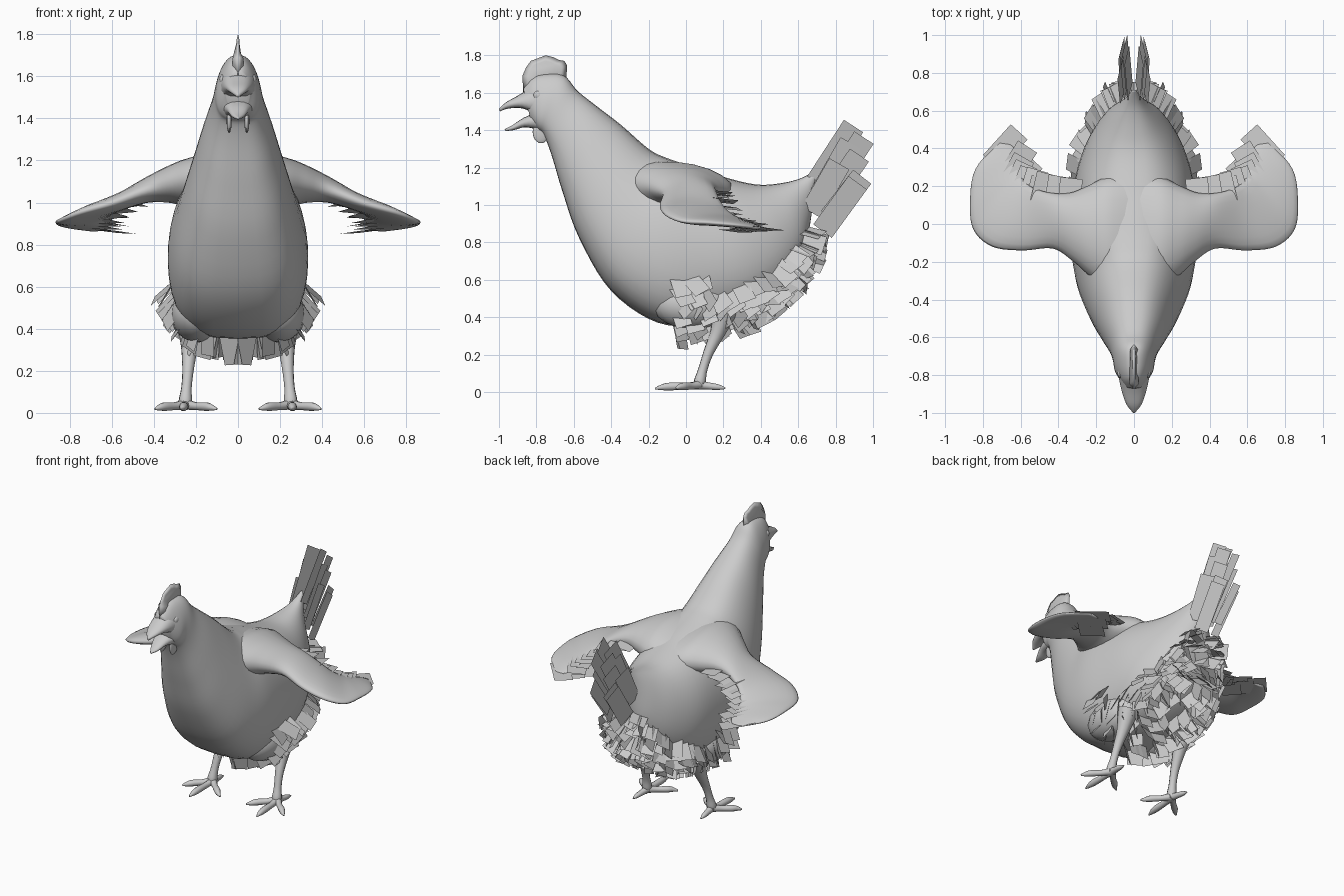
import bpy, bmesh, random
from math import sin, cos, pi, radians, copysign
from mathutils import Vector as V, Quaternion

if "Cube" in bpy.data.objects:
    bpy.data.objects.remove(bpy.data.objects["Cube"])

random.seed(4)


def finish(name, bm, mirror=False, smooth=True):
    bmesh.ops.recalc_face_normals(bm, faces=bm.faces)
    me = bpy.data.meshes.new(name)
    bm.to_mesh(me)
    bm.free()
    for p in me.polygons:
        p.use_smooth = smooth
    ob = bpy.data.objects.new(name, me)
    bpy.context.collection.objects.link(ob)
    if mirror:
        ob.modifiers.new("mirror", 'MIRROR')
    return ob


def sample(rows, u):
    """Catmull-Rom interpolation of number rows at position u."""
    n = len(rows) - 1
    i = min(int(u), n - 1)
    t = u - i
    a, b, c, d = (rows[max(0, min(n, i + j))] for j in (-1, 0, 1, 2))
    return [0.5 * (2 * q + (r - p) * t + (2 * p - 5 * q + 4 * r - s) * t * t
                   + (3 * q - p - 3 * r + s) * t ** 3) for p, q, r, s in zip(a, b, c, d)]


def trunk_point(rows, u, a):
    """Upright section: top y,z, bottom y,z, half width, pear factor."""
    ty, tz, by, bz, w, k = sample(rows, u)
    power = 0.8 if sin(a) > 0 else 0.64
    x = copysign(abs(cos(a)) ** power, cos(a)) * w * (1 - k * sin(a))
    return V((x, (ty + by) / 2 + (ty - by) / 2 * sin(a), (tz + bz) / 2 + (tz - bz) / 2 * sin(a)))


def wing_point(rows, u, a):
    """Flat section: leading xyz, trailing xyz, half thickness."""
    r = sample(rows, u)
    l, t = V(r[:3]), V(r[3:6])
    return (l + t) / 2 + (l - t) / 2 * cos(a) + V((0, 0, r[6] * sin(a)))


def loft(name, rows, func, sides, sub, mirror=False):
    bm = bmesh.new()
    rings = []
    for i in range((len(rows) - 1) * sub + 1):
        rings.append([bm.verts.new(func(rows, i / sub, 2 * pi * j / sides)) for j in range(sides)])
    for r, s in zip(rings, rings[1:]):
        for j in range(sides):
            bm.faces.new((r[j - 1], r[j], s[j], s[j - 1]))
    bm.faces.new(rings[0])
    bm.faces.new(rings[-1])
    return finish(name, bm, mirror)


def card(bm, base, d, side, w, l):
    d, side = d.normalized(), side.normalized()
    bm.faces.new([bm.verts.new(base + side * s * w / 2 + d * t * l)
                  for s, t in ((-1, 0), (1, 0), (1, 1), (-1, 1))])


def blob(name, loc, scale, mirror=True):
    bm = bmesh.new()
    bmesh.ops.create_uvsphere(bm, u_segments=20, v_segments=12, radius=1)
    for v in bm.verts:
        v.co = V([c * s + o for c, s, o in zip(v.co, scale, loc)])
    return finish(name, bm, mirror)


# body, neck and head in one loft from tail to face
BODY = [(.71, 1.20, .69, 1.12, .015, 0), (.62, 1.145, .67, .94, .065, 0), (.50, 1.115, .63, .75, .15, .08),
        (.37, 1.11, .52, .57, .235, .08), (.20, 1.15, .35, .44, .30, .08), (.05, 1.20, .10, .365, .325, .08),
        (-.10, 1.25, -.15, .37, .33, .1), (-.20, 1.30, -.40, .54, .295, .16), (-.35, 1.43, -.57, .82, .23, .15),
        (-.48, 1.53, -.66, 1.07, .175, .1), (-.58, 1.61, -.72, 1.27, .13, .1), (-.65, 1.69, -.76, 1.37, .11, .15),
        (-.74, 1.70, -.79, 1.40, .10, .2), (-.82, 1.68, -.81, 1.42, .08, .2), (-.87, 1.62, -.83, 1.45, .055, .1)]
loft("body", BODY, trunk_point, 36, 5)

# open beak
loft("upper_beak", [(-.80, 1.65, -.78, 1.47, .085, .1), (-.89, 1.59, -.87, 1.515, .066, .1),
                    (-.96, 1.55, -.95, 1.515, .04, 0), (-1.0, 1.515, -.995, 1.50, .006, 0)], trunk_point, 16, 4)
loft("lower_beak", [(-.79, 1.50, -.78, 1.40, .075, 0), (-.87, 1.465, -.86, 1.415, .052, 0),
                    (-.93, 1.425, -.92, 1.40, .03, 0), (-.97, 1.405, -.965, 1.395, .005, 0)], trunk_point, 16, 4)

# comb
bm = bmesh.new()
outline = [(-.87, 1.60), (-.875, 1.69), (-.855, 1.735), (-.83, 1.77), (-.79, 1.785), (-.75, 1.80), (-.71, 1.79),
           (-.68, 1.775), (-.65, 1.77), (-.635, 1.745), (-.64, 1.68), (-.70, 1.62)]
edge = [bm.verts.new((0, y, z)) for y, z in outline]
for s in (-1, 1):
    inner = [bm.verts.new((s * (.008 if z > 1.7 else .025), y * .75 - .76 * .25, z * .75 + 1.68 * .25))
             for y, z in outline]
    for j in range(len(edge)):
        bm.faces.new((edge[j - 1], edge[j], inner[j], inner[j - 1]))
    bm.faces.new(inner)
finish("comb", bm)

# face details
blob("eye", (.068, -.79, 1.585), (.02, .026, .026))
blob("wattle", (.042, -.775, 1.39), (.012, .045, .06))
blob("ear_lobe", (.098, -.69, 1.48), (.016, .035, .05))

# wings, blended into the back, stretched out and folded back at the tip
WING = [(0, -.36, 1.16, 0, .26, 1.08, .08), (.13, -.35, 1.13, .14, .25, 1.08, .125),
        (.23, -.28, 1.11, .25, .20, 1.08, .115), (.32, -.20, 1.095, .34, .165, 1.08, .088),
        (.43, -.13, 1.06, .44, .165, 1.06, .062), (.59, -.14, 1.0, .53, .19, 1.01, .045),
        (.75, -.12, .955, .57, .22, .97, .038), (.85, -.03, .915, .60, .26, .94, .03),
        (.868, .12, .905, .60, .31, .915, .025), (.84, .29, .89, .61, .37, .89, .018),
        (.72, .43, .87, .65, .42, .87, .008)]
loft("wing", WING, wing_point, 20, 5, True)

# wing feathers: overlapping rows along the trailing edge, long ones at the tip
bm = bmesh.new()
for layer in range(2):
    for i in range(8):
        t = (i + layer * .4) / 7.5
        r = sample(WING, 3.1 + 5.2 * t)
        d = V((-.1 - .45 * t, 1 - .2 * t, -.1)).normalized()
        base = V(r[3:6]).lerp(V(r[:3]), .2 + .1 * layer) - V((0, 0, .014 * layer + .005))
        side = d.cross(V((random.uniform(-.2, .2), 0, 1)))
        card(bm, base, d, side, .12, .15 + .02 * random.random())
for k in range(3):
    card(bm, V((.755 - .06 * k, .325 - .055 * k, .885 - .008 * k)), V((-.67, .74, -.1)), V((.74, .67, .03)),
         .12, .22 - .03 * k)
finish("wing_feathers", bm, True, False)

# tail feathers
bm = bmesh.new()
for y, z, l, a, x in ((.70, 1.12, .36, 57, .02), (.75, 1.05, .37, 57, .03), (.70, 1.02, .36, 60, .04),
                      (.72, .96, .37, 56, .035), (.77, .93, .28, 52, .05), (.67, .96, .30, 60, .06),
                      (.73, .86, .32, 54, .055)):
    d = V((.05, cos(radians(a)), sin(radians(a))))
    card(bm, V((x, y, z)), d, V((-.2, sin(radians(a)), -cos(radians(a)))), .125, l)
finish("tail_feathers", bm, True, False)

# ragged feathers under the belly and up the rump
bm = bmesh.new()
for i in range(15):
    u = 1.6 + 3.95 * i / 14
    top = -24 if u > 4.9 else -40 if u > 2.2 else -48
    count = 7 if u > 2.2 else 4
    for j in range(count):
        a = radians(-86 + (top + 86) * (j + random.uniform(-.3, .3)) / (count - 1))
        p = trunk_point(BODY, u, a)
        du = trunk_point(BODY, u - .1, a) - p
        n = du.cross(trunk_point(BODY, u, a + .05) - p).normalized()
        if n.dot(p - V((0, .1, .85))) < 0:
            n.negate()
        d = n * .6 + V((random.uniform(-.25, .25), .3 + random.uniform(-.2, .2), -.5 if u > 2.2 else -.2))
        d.normalize()
        side = Quaternion(d, random.uniform(-.6, .6)) @ d.cross(n)
        if side.length < .05:
            side = V((1, 0, 0))
        card(bm, p - d * .02, d, side, random.uniform(.08, .11), random.uniform(.11, .15))
finish("belly_feathers", bm, True, False)

# thighs
blob("thigh", (.19, .04, .47), (.13, .22, .135))

# legs and feet as tapered tubes: x, y, z, radius
TUBES = [[(.225, .21, .44, .07), (.23, .17, .32, .042), (.237, .12, .21, .028), (.245, .09, .12, .025),
          (.25, .075, .06, .032), (.25, .07, .03, .028)],
         [(.25, .09, .04, .028), (.255, .02, .032, .02), (.258, -.07, .03, .022), (.26, -.12, .026, .018),
          (.262, -.165, .018, .005)],
         [(.25, .08, .04, .026), (.30, .03, .032, .019), (.345, -.01, .03, .021), (.37, -.035, .026, .016),
          (.395, -.055, .018, .005)],
         [(.25, .08, .04, .026), (.20, .03, .032, .019), (.155, -.01, .03, .021), (.13, -.035, .026, .016),
          (.10, -.055, .018, .005)],
         [(.25, .06, .04, .026), (.255, .12, .032, .02), (.26, .17, .026, .016), (.262, .21, .02, .005)]]
cu = bpy.data.curves.new("leg_and_foot", 'CURVE')
cu.dimensions = '3D'
cu.bevel_depth = 1
cu.bevel_resolution = 3
cu.use_fill_caps = True
for pts in TUBES:
    sp = cu.splines.new('POLY')
    rows = [sample(pts, i / 4) for i in range((len(pts) - 1) * 4 + 1)]
    sp.points.add(len(rows) - 1)
    for q, r in zip(sp.points, rows):
        q.co = (*r[:3], 1)
        q.radius = r[3]
leg = bpy.data.objects.new("leg_and_foot", cu)
bpy.context.collection.objects.link(leg)
leg.modifiers.new("mirror", 'MIRROR')
